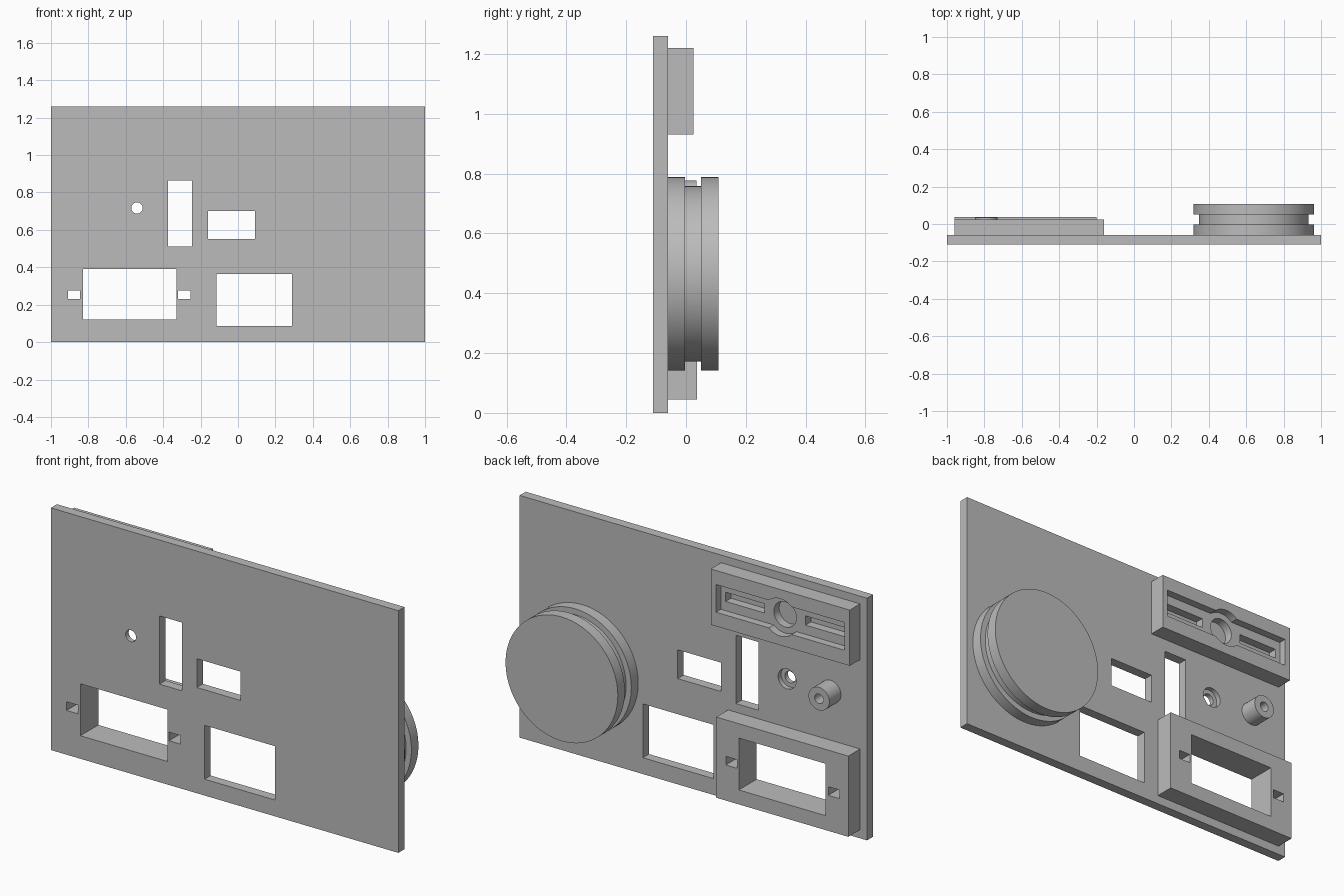
import bpy
import math

cube = bpy.data.objects.get("Cube")
if cube:
    bpy.data.objects.remove(cube, do_unlink=True)

grey = bpy.data.materials.new("plain grey")
grey.use_nodes = True
COLOUR = (0.5, 0.5, 0.5, 1)
grey.diffuse_color = COLOUR
grey.node_tree.nodes["Principled BSDF"].inputs["Base Color"].default_value = COLOUR

BACK = -0.06    # back face of the panel
FRONT = -0.11   # front face of the panel


def finish(name):
    obj = bpy.context.object
    obj.name = obj.data.name = name
    obj.data.materials.append(grey)
    bpy.ops.object.transform_apply(location=True, rotation=True, scale=True)
    return obj


def box(name, x0, x1, z0, z1, y0, y1):
    bpy.ops.mesh.primitive_cube_add(
        size=1, location=((x0 + x1) / 2, (y0 + y1) / 2, (z0 + z1) / 2))
    bpy.context.object.scale = (x1 - x0, y1 - y0, z1 - z0)
    return finish(name)


def disc(name, x, z, radius, y0, y1, sides=64):
    bpy.ops.mesh.primitive_cylinder_add(
        vertices=sides, radius=radius, depth=y1 - y0,
        location=(x, (y0 + y1) / 2, z), rotation=(math.pi / 2, 0, 0))
    return finish(name)


def cut(obj, *cutters):
    for cutter in cutters:
        bpy.context.view_layer.objects.active = obj
        mod = obj.modifiers.new("cut", 'BOOLEAN')
        mod.operation = 'DIFFERENCE'
        mod.solver = 'EXACT'
        mod.object = cutter
        bpy.ops.object.modifier_apply(modifier=mod.name)
        bpy.data.objects.remove(cutter, do_unlink=True)


def smooth(obj):
    bpy.ops.object.select_all(action='DESELECT')
    obj.select_set(True)
    bpy.context.view_layer.objects.active = obj
    bpy.ops.object.shade_smooth_by_angle(angle=math.radians(30))


def through(x0, x1, z0, z1):
    return box("cutter", x0, x1, z0, z1, -0.2, 0.2)


# Openings shared by the panel and the lower frame: window and two screw slots
def frame_openings():
    return [through(-0.83, -0.33, 0.12, 0.39),
            through(-0.91, -0.845, 0.23, 0.275),
            through(-0.32, -0.255, 0.23, 0.275)]


# Flat panel with its cut-outs and counterbored hole
panel = box("panel", -1, 1, 0, 1.26, FRONT, BACK)
cut(panel, *frame_openings(),
    through(-0.375, -0.245, 0.51, 0.865),
    through(-0.16, 0.09, 0.55, 0.70),
    through(-0.115, 0.29, 0.085, 0.365),
    disc("cutter", -0.54, 0.717, 0.03, -0.2, 0.2, 32),
    disc("cutter", -0.54, 0.717, 0.052, -0.085, 0.0, 32))
smooth(panel)

# Lower frame behind the wide window
frame = box("lower_frame", -0.96, -0.2, 0.045, 0.465, BACK, 0.037)
cut(frame, *frame_openings())

# Upper bracket: recess with a round bulge, central bore and two slots
bracket = box("upper_bracket", -0.96, -0.16, 0.93, 1.22, BACK, 0.025)
MID_X, MID_Z, FLOOR = -0.56, 1.075, -0.015
cut(bracket,
    box("cutter", -0.93, -0.19, MID_Z - 0.072, MID_Z + 0.072, FLOOR, 0.1),
    disc("cutter", MID_X, MID_Z, 0.097, FLOOR, 0.12),
    disc("cutter", MID_X, MID_Z, 0.065, BACK + 0.001, 0.14),
    *[box("cutter", MID_X + s * 0.23 - 0.112, MID_X + s * 0.23 + 0.112,
          MID_Z - 0.024, MID_Z + 0.024, BACK + 0.001, 0.16) for s in (-1, 1)])
smooth(bracket)

# Hollow standoff post
post = disc("standoff_post", -0.79, 0.717, 0.06, BACK, 0.035, 32)
cut(post, disc("cutter", -0.79, 0.717, 0.025, BACK + 0.001, 0.1, 32))
smooth(post)

# Grooved reel: two flanges with a narrower core
for name, radius, y0, y1 in (("reel_inner_flange", 0.323, BACK, -0.003),
                             ("reel_core", 0.293, -0.003, 0.05),
                             ("reel_outer_flange", 0.323, 0.05, 0.108)):
    smooth(disc(name, 0.64, 0.465, radius, y0, y1, 96))
